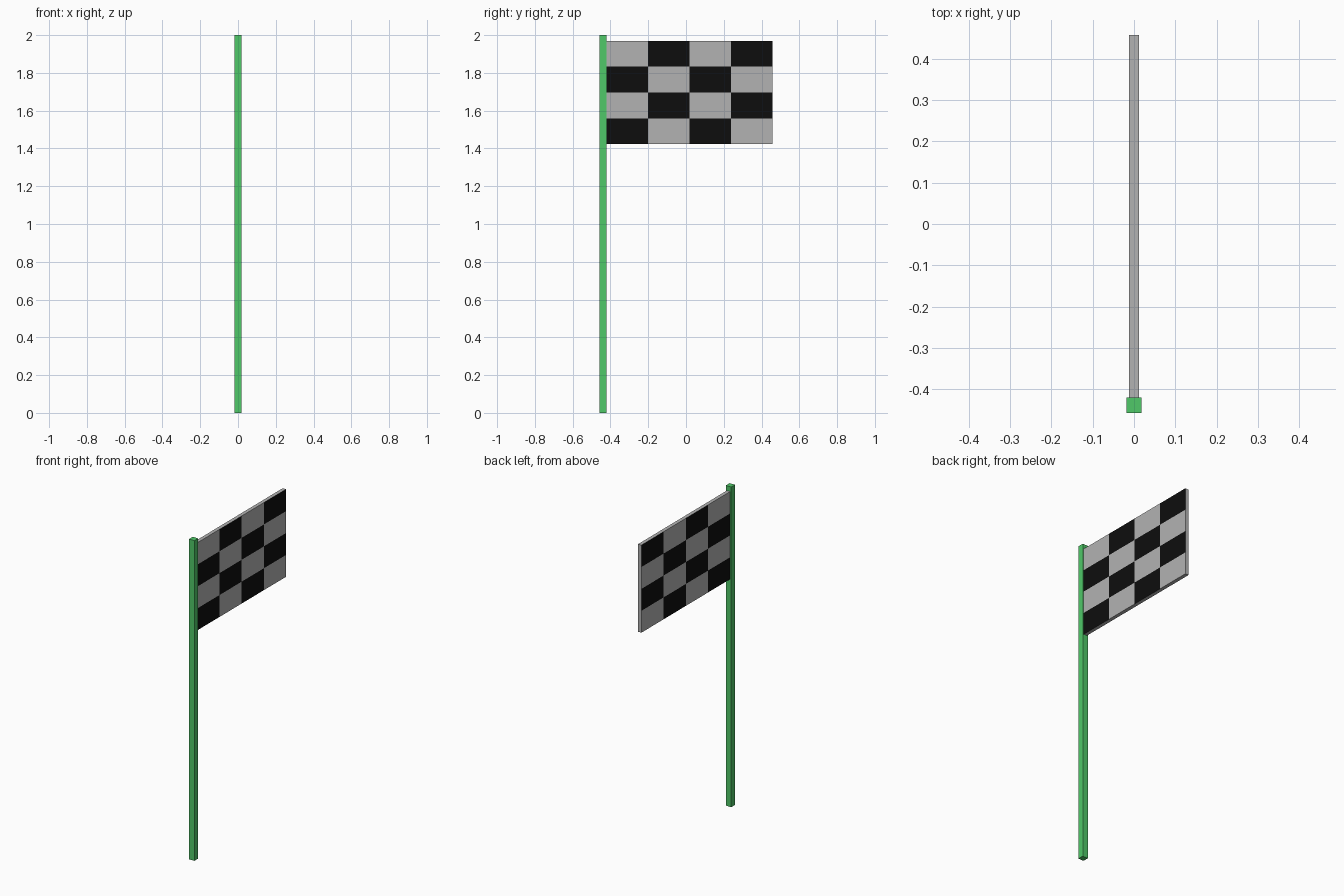
import bpy, bmesh
from mathutils import Matrix, Vector

if "Cube" in bpy.data.objects:
    bpy.data.objects.remove(bpy.data.objects["Cube"])


def material(name, color):
    mat = bpy.data.materials.new(name)
    mat.diffuse_color = (*color, 1.0)
    mat.use_nodes = True
    mat.node_tree.nodes["Principled BSDF"].inputs["Base Color"].default_value = mat.diffuse_color
    return mat


def box(name, low, high, mats, edit=None):
    """Box between two corners, with an optional bmesh edit step."""
    low, high = Vector(low), Vector(high)
    bm = bmesh.new()
    bmesh.ops.create_cube(bm, size=1, matrix=Matrix.LocRotScale((low + high) / 2, None, high - low))
    if edit:
        edit(bm)
    mesh = bpy.data.meshes.new(name)
    bm.to_mesh(mesh)
    bm.free()
    for mat in mats:
        mesh.materials.append(mat)
    obj = bpy.data.objects.new(name, mesh)
    bpy.context.collection.objects.link(obj)
    return obj


green = material("green", (0.08, 0.58, 0.14))
grey = material("grey", (0.45, 0.45, 0.45))
black = material("black", (0.004, 0.004, 0.004))

# Square pole
box("pole", (-0.0185, -0.457, 0), (0.0185, -0.42, 2), [green])

# Flag panel: both broad sides chequered, rim left grey
Y0, Y1, Z0, Z1, N = -0.42, 0.457, 1.423, 1.97, 4


def chequer(bm):
    for i in range(1, N):
        for co, no in (((0, Y0 + (Y1 - Y0) * i / N, 0), (0, 1, 0)),
                       ((0, 0, Z0 + (Z1 - Z0) * i / N), (0, 0, 1))):
            bmesh.ops.bisect_plane(bm, geom=bm.verts[:] + bm.edges[:] + bm.faces[:],
                                   plane_co=co, plane_no=no)
    bm.normal_update()
    for face in bm.faces:
        if abs(face.normal.x) > 0.9:
            center = face.calc_center_median()
            col = int((center.y - Y0) / (Y1 - Y0) * N)
            row = int((Z1 - center.z) / (Z1 - Z0) * N)
            face.material_index = (col + row) % 2


box("flag", (-0.0115, Y0, Z0), (0.0115, Y1, Z1), [grey, black], chequer)
